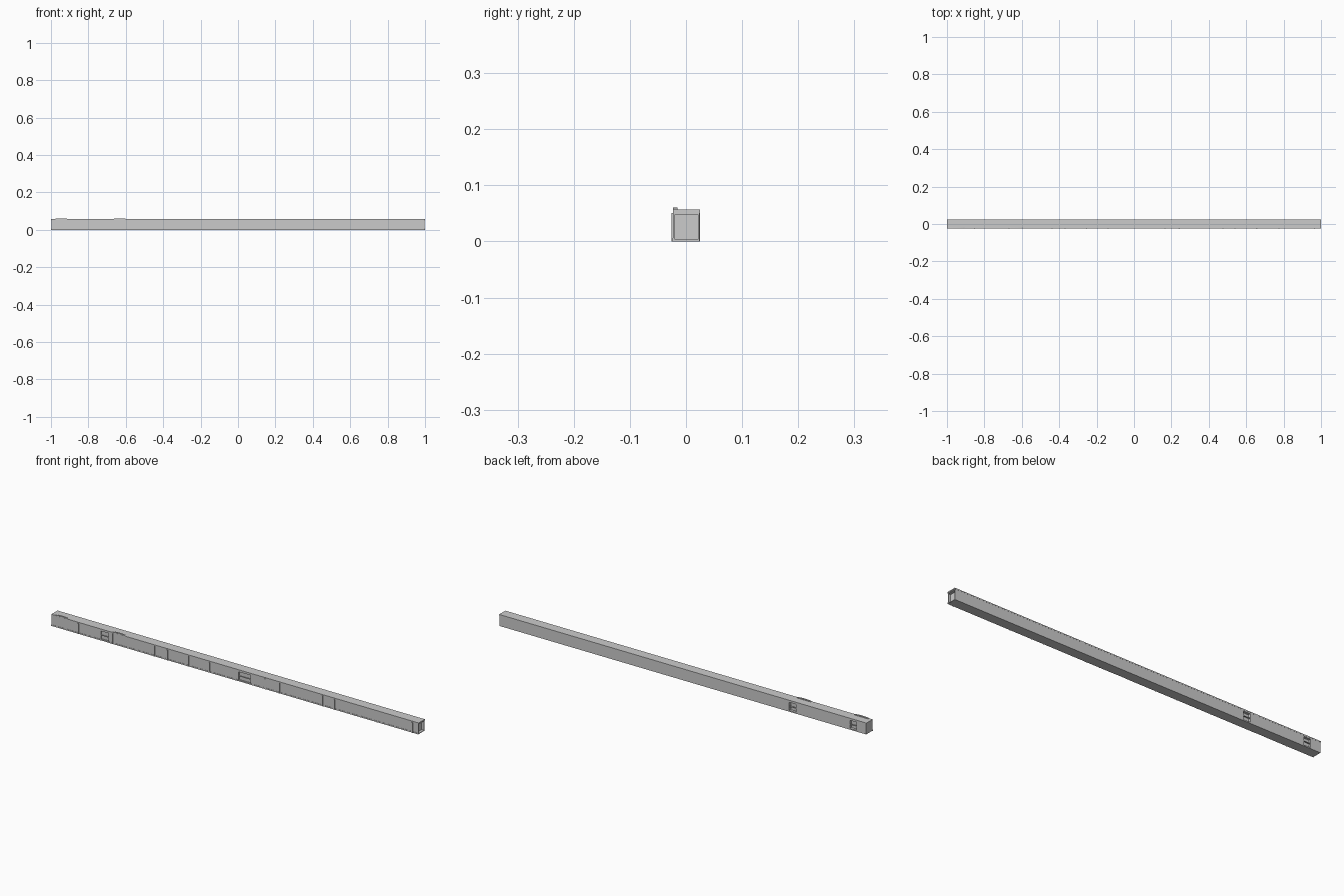
import bpy, math

if "Cube" in bpy.data.objects:
    bpy.data.objects.remove(bpy.data.objects["Cube"])


def box(name, x0, x1, y0, y1, z0, z1, cutter=False):
    v = [(x, y, z) for x in (x0, x1) for y in (y0, y1) for z in (z0, z1)]
    f = [(0, 1, 3, 2), (4, 6, 7, 5), (0, 4, 5, 1), (2, 3, 7, 6), (0, 2, 6, 4), (1, 5, 7, 3)]
    me = bpy.data.meshes.new(name)
    me.from_pydata(v, [], f)
    ob = bpy.data.objects.new(name, me)
    bpy.context.collection.objects.link(ob)
    if cutter:
        ob.hide_render = True
        ob.hide_viewport = True
        ob.display_type = 'WIRE'
    return ob


def cut(target, cutter):
    m = target.modifiers.new("opening", 'BOOLEAN')
    m.operation = 'DIFFERENCE'
    m.solver = 'EXACT'
    m.object = cutter


FRONT, BACK = -0.023, 0.0245
WALL_TOP, ROOF_TOP = 0.051, 0.0565

# long main wall block
wall = box("long_wall", -0.998, 0.998, FRONT, BACK, 0, WALL_TOP)

# recessed openings: two in front, two at the back, one at each end
for i, (a, b) in enumerate([(-0.73, -0.69), (0.02, 0.085)]):
    cut(wall, box(f"front_door_cutter_{i}", a, b, -0.04, FRONT + 0.006, 0.006, 0.046, True))
    box(f"front_door_rail_{i}", a, b, FRONT + 0.001, FRONT + 0.004, 0.024, 0.027)
for i, x in enumerate((-0.597, -0.927)):
    cut(wall, box(f"back_door_cutter_{i}", x - 0.018, x + 0.018, BACK - 0.012, 0.04,
                  0.006, 0.046, True))
    box(f"back_door_rail_{i}", x - 0.018, x + 0.018, BACK - 0.006, BACK - 0.001, 0.024, 0.027)
cut(wall, box("end_cutter", 0.985, 1.05, FRONT + 0.003, BACK - 0.003, 0.003, 0.048, True))

# overhanging flat roof
box("roof_slab", -1, 1, FRONT - 0.0005, 0.025, WALL_TOP, ROOF_TOP)

# low plinth along the front, broken at the doors
for i, (a, b) in enumerate([(-1, -0.73), (-0.69, 0.02), (0.085, 1)]):
    box(f"front_plinth_{i}", a, b, FRONT - 0.001, FRONT, 0, 0.006)

# slim uprights on the front and back
for i, x in enumerate((-0.853, -0.668, -0.439, -0.368, -0.254, -0.14, 0.166, 0.242,
                       0.476, 0.541, 0.656, 0.776, 0.966)):
    box(f"front_upright_{i}", x - 0.003, x + 0.003, -0.0255, FRONT, 0, WALL_TOP)
for i, x in enumerate((-0.435, -0.364, 0.357)):
    box(f"back_upright_{i}", x - 0.002, x + 0.002, BACK, 0.025, 0, WALL_TOP)

# shallow arched parapets on the front edge
N = 10
for i, x in enumerate((-0.945, -0.633)):
    prof = [(x - 0.04 * math.cos(math.pi * k / N),
             ROOF_TOP + 0.004 * math.sin(math.pi * k / N)) for k in range(N + 1)]
    n = len(prof)
    verts = [(px, y, pz) for y in (FRONT, FRONT + 0.008) for px, pz in prof]
    faces = [tuple(range(n)), tuple(reversed(range(n, 2 * n)))]
    faces += [(k, k + n, (k + 1) % n + n, (k + 1) % n) for k in range(n)]
    me = bpy.data.meshes.new("arched_parapet")
    me.from_pydata(verts, [], [tuple(reversed(f)) for f in faces])
    ob = bpy.data.objects.new(f"arched_parapet_{i}", me)
    bpy.context.collection.objects.link(ob)
